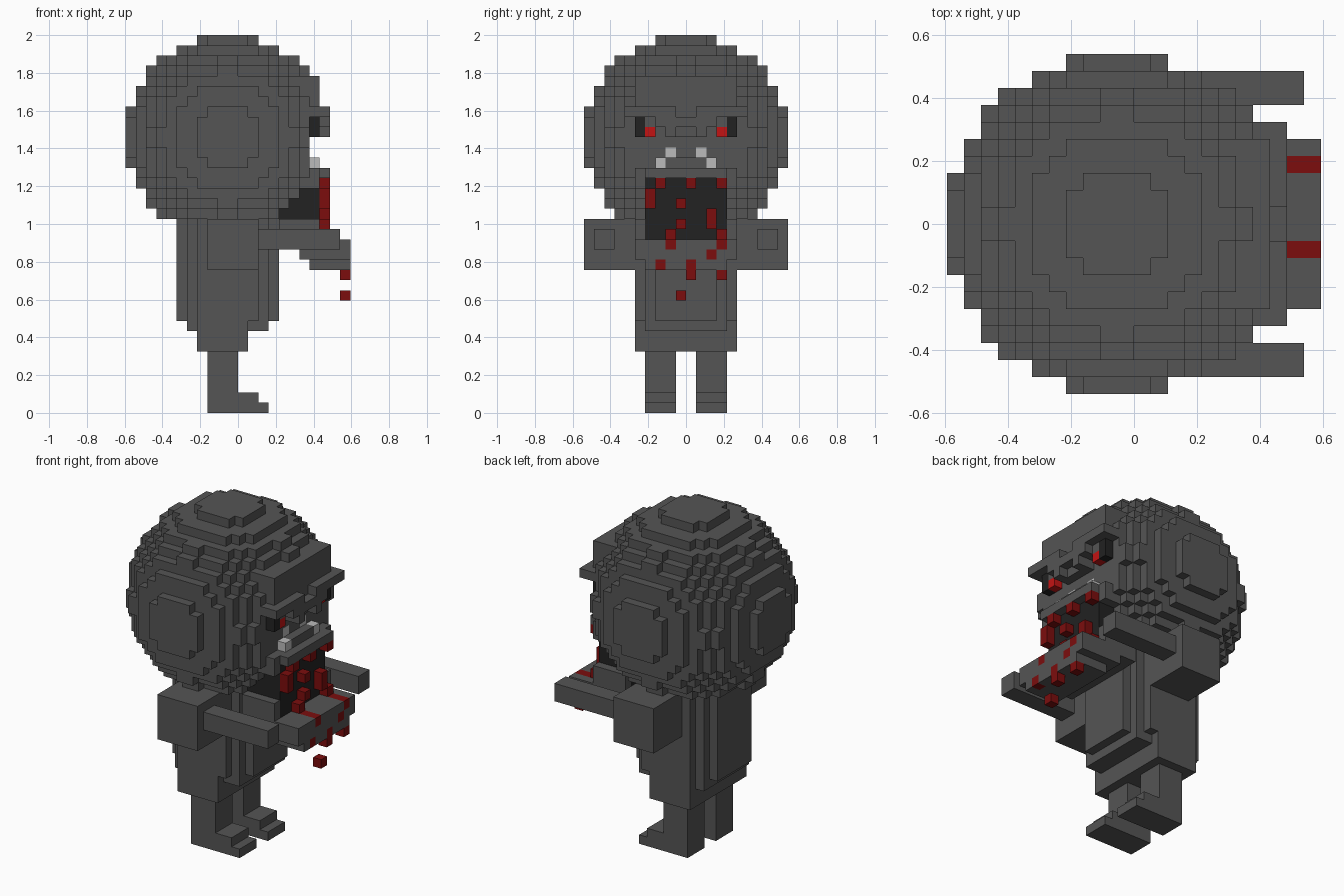
import bpy, bmesh
from mathutils import Vector

cube = bpy.data.objects.get("Cube")
if cube:
    bpy.data.objects.remove(cube)

V = 2 / 37                     # edge of one block
ORIGIN = Vector((11, 0, 0))    # x is counted from the back, y from the middle


def material(name, rgb):
    m = bpy.data.materials.new(name)
    m.use_nodes = True
    m.diffuse_color = (*rgb, 1)
    bsdf = next(n for n in m.node_tree.nodes if n.type == 'BSDF_PRINCIPLED')
    bsdf.inputs["Base Color"].default_value = (*rgb, 1)
    bsdf.inputs["Roughness"].default_value = 0.9
    return m


GREY = material("dark grey skin", (0.09, 0.09, 0.09))
BLACK = material("black hollow", (0.016, 0.016, 0.016))
BLOOD = material("dark red", (0.20, 0.004, 0.004))
EYE = material("bright red", (0.55, 0.007, 0.007))
TOOTH = material("pale tooth", (0.50, 0.50, 0.50))

grid = {}    # block -> part name, later parts replace earlier ones
colours = {}


def box(x0, x1, y0, y1, z0, z1):
    return {(x, y, z) for x in range(x0, x1)
            for y in range(y0, y1) for z in range(z0, z1)}


def pair(x0, x1, y0, y1, z0, z1):
    """A box on +y and its mirror image on -y."""
    return box(x0, x1, y0, y1, z0, z1) | box(x0, x1, -y1, -y0, z0, z1)


def part(name, mat, *cell_sets):
    colours[name] = mat
    for cells in cell_sets:
        for c in cells:
            grid[c] = name


# Torso: a column with notched corners, tapering into the hips
column = {(x, y, z) for x, y, z in box(5, 15, -5, 5, 9, 19)
          if (x - 9.5) ** 2 + (y + 0.5) ** 2 < 28}
part("torso", GREY, column, box(6, 14, -4, 4, 8, 9), box(7, 12, -5, 5, 6, 9))

# Legs with stepped feet
for side, y in (("left", 1), ("right", -4)):
    part(side + "_leg", GREY, box(8, 11, y, y + 3, 0, 6))
    part(side + "_foot", GREY, box(11, 14, y, y + 3, 0, 1),
         box(11, 13, y, y + 3, 1, 2))

# Shoulders and forearms reaching forward
for side, y, fy in (("left", 5, 7), ("right", -10, -9)):
    part(side + "_shoulder", GREY, box(8, 13, y, y + 5, 14, 19))
    part(side + "_forearm", GREY, box(13, 21, fy, fy + 2, 16, 18))

# Round head, flattened at the face
ball = {(x, y, z) for x, y, z in box(0, 19, -10, 10, 19, 37)
        if (x - 9.5) ** 2 + (y + 0.5) ** 2 + (z - 26.5) ** 2 < 100
        and (x < 18 or z > 29)}
part("head", GREY, ball)
part("forehead", GREY, box(16, 19, -5, 5, 30, 33))

# Brow ridge and bridge of the nose
part("brow", GREY, pair(17, 20, 1, 6, 29, 30), box(17, 19, -1, 1, 29, 30),
     box(18, 20, -3, 3, 28, 29), pair(18, 19, 3, 4, 28, 29))
part("nose", GREY, box(18, 19, -2, 2, 27, 28), pair(19, 20, 1, 2, 27, 28))

# Eyes in dark sockets
part("eye_sockets", BLACK, pair(18, 19, 4, 5, 27, 29))
part("eyes", EYE, pair(18, 19, 3, 4, 27, 28))

# Mouth hollow, its grey corners, upper lip and jaw
part("mouth_corners", GREY, pair(15, 19, 4, 5, 17, 19), pair(16, 19, 4, 5, 22, 23))
part("mouth_hollow", BLACK, box(15, 19, -4, 4, 17, 23))
part("upper_lip", GREY, box(17, 20, -4, 4, 23, 24), pair(17, 19, 4, 5, 23, 24),
     box(17, 19, -3, 3, 24, 25))
part("jaw", GREY, box(15, 22, -5, 5, 16, 17), box(17, 22, -5, 5, 15, 16),
     box(18, 22, -4, 4, 14, 15))
part("fangs", TOOTH, pair(18, 19, 2, 3, 24, 25), pair(17, 18, 1, 2, 25, 26))

# Blood in the mouth: (y, bottom, top)
for y, z0, z1 in ((-4, 20, 22), (-3, 22, 23), (0, 22, 23), (3, 22, 23),
                  (-1, 20, 21), (2, 18, 20), (-1, 18, 19), (-2, 17, 18), (3, 17, 18)):
    part("mouth_blood", BLOOD, box(19, 20, y, y + 1, z0, z1))

# Blood running over the jaw and dripping off it
for y in (-2, 3):
    part("jaw_streaks", BLOOD, box(20, 22, y, y + 1, 16, 17))
for y, z0, z1 in ((2, 15, 16), (-3, 14, 15), (0, 13, 15), (3, 13, 14), (-1, 11, 12)):
    part("blood_drips", BLOOD, box(21, 22, y, y + 1, z0, z1))

# Corner offsets of the block face for each direction
FACES = {
    (1, 0, 0): ((1, 0, 0), (1, 1, 0), (1, 1, 1), (1, 0, 1)),
    (-1, 0, 0): ((0, 0, 0), (0, 0, 1), (0, 1, 1), (0, 1, 0)),
    (0, 1, 0): ((0, 1, 0), (0, 1, 1), (1, 1, 1), (1, 1, 0)),
    (0, -1, 0): ((0, 0, 0), (1, 0, 0), (1, 0, 1), (0, 0, 1)),
    (0, 0, 1): ((0, 0, 1), (1, 0, 1), (1, 1, 1), (0, 1, 1)),
    (0, 0, -1): ((0, 0, 0), (0, 1, 0), (1, 1, 0), (1, 0, 0)),
}


def build(name, mat):
    """Skin the blocks of one part with flat faces."""
    bm = bmesh.new()
    verts = {}
    for c in [c for c, owner in grid.items() if owner == name]:
        for d, corners in FACES.items():
            if grid.get(tuple(a + b for a, b in zip(c, d))) == name:
                continue
            keys = [tuple(a + b for a, b in zip(c, k)) for k in corners]
            for k in keys:
                if k not in verts:
                    verts[k] = bm.verts.new((Vector(k) - ORIGIN) * V)
            bm.faces.new([verts[k] for k in keys])
    mesh = bpy.data.meshes.new(name)
    bm.to_mesh(mesh)
    bm.free()
    mesh.materials.append(mat)
    bpy.context.collection.objects.link(bpy.data.objects.new(name, mesh))


for name, mat in colours.items():
    build(name, mat)
